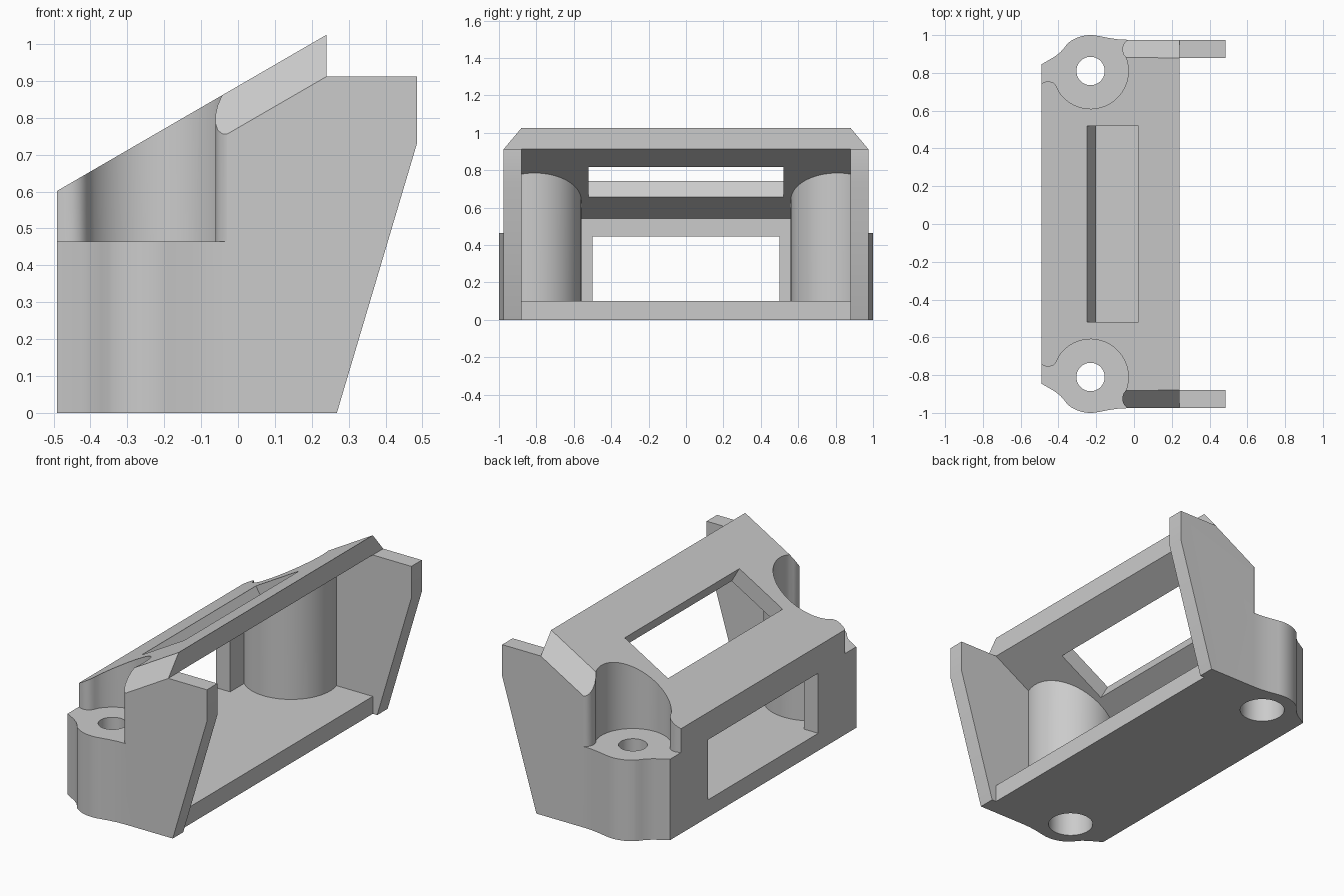
import bpy, bmesh
from math import cos, sin, radians
from mathutils import Vector

cube = bpy.data.objects.get("Cube")
if cube:
    bpy.data.objects.remove(cube, do_unlink=True)

SLOPE = 0.579               # rise of the top plate
BOSS = (-0.23, 0.81)        # screw boss centre


def prism(name, points, vector):
    """Closed solid made by sweeping a planar outline along a vector."""
    bm = bmesh.new()
    face = bm.faces.new([bm.verts.new(p) for p in points])
    swept = bmesh.ops.extrude_face_region(bm, geom=[face], use_keep_orig=True)
    moved = [v for v in swept["geom"] if isinstance(v, bmesh.types.BMVert)]
    bmesh.ops.translate(bm, verts=moved, vec=Vector(vector))
    bmesh.ops.recalc_face_normals(bm, faces=bm.faces[:])
    mesh = bpy.data.meshes.new(name)
    bm.to_mesh(mesh)
    bm.free()
    obj = bpy.data.objects.new(name, mesh)
    bpy.context.collection.objects.link(obj)
    return obj


def side_prism(name, profile, half):
    return prism(name, [(x, -half, z) for x, z in profile], (0, 2 * half, 0))


def plan_prism(name, outline, low, high):
    return prism(name, [(x, y, low) for x, y in outline], (0, 0, high - low))


def arc(radius, start, end, steps, side=1):
    angles = [radians(start + (end - start) * i / steps) for i in range(steps + 1)]
    return [(BOSS[0] + radius * cos(a), side * (BOSS[1] + radius * sin(a))) for a in angles]


def cylinder(name, radius, low, high, side):
    return plan_prism(name, arc(radius, 0, 360, 72, side)[:-1], low, high)


def combine(target, tool, operation="DIFFERENCE"):
    """Apply a boolean and discard the tool."""
    tool.hide_render = True
    mod = target.modifiers.new("cut", "BOOLEAN")
    mod.operation, mod.solver, mod.object = operation, "EXACT", tool
    bpy.context.view_layer.update()
    graph = bpy.context.evaluated_depsgraph_get()
    mesh = bpy.data.meshes.new_from_object(target.evaluated_get(graph))
    target.modifiers.clear()
    target.data = mesh
    bpy.data.objects.remove(tool, do_unlink=True)


# Outer shell: side profile trimmed by the plan outline
body = side_prism("bracket_body", [
    (-0.49, 0), (0.268, 0), (0.485, 0.73), (0.485, 0.912),
    (0.24, 0.912), (0.24, 1.025), (-0.49, 0.602)], 1.1)
edge = [(0.6, 0.975), (-0.03, 0.975), (-0.08, 0.977), (-0.13, 0.984)]
edge += arc(0.19, 78, 130, 14)
edge += [(-0.37, 0.932), (-0.39, 0.909), (-0.42, 0.886), (-0.6, 0.781)]
edge += [(x, -y) for x, y in reversed(edge)]
combine(body, plan_prism("plan_trim", edge, -0.2, 1.4), "INTERSECT")

# Inner cavity, leaving the round bosses standing
cavity = side_prism("cavity", [
    (-0.4, 0.1), (0.24, 0.1), (0.24, -0.1), (0.6, -0.1),
    (0.6, 0.912 + 0.36 * SLOPE), (-0.4, 0.912 - 0.64 * SLOPE)], 0.88)
for side in (1, -1):
    combine(cavity, cylinder("boss", 0.25, -0.3, 1.5, side))
combine(body, cavity)

# Back window, and sloped top window cut square to the plate
combine(body, side_prism("back_window", [
    (-0.6, 0.1), (-0.3, 0.1), (-0.3, 0.445), (-0.6, 0.445)], 0.5))


def plate_point(x, depth):
    return (x + depth * 0.5, 1.025 + (x - 0.24) * SLOPE - depth * 0.866)


combine(body, side_prism("top_window", [
    plate_point(-0.25, -0.1), plate_point(-0.25, 0.14),
    plate_point(0.025, 0.14), plate_point(0.025, -0.1)], 0.52))

for side in (1, -1):
    # Chamfered plate edges
    start = 1.025 - 0.84 * SLOPE
    wedge = [(0.86, 0.024), (1.02, -0.167), (1.02, 0.3), (0.86, 0.3)]
    combine(body, prism("chamfer", [(-0.6, side * y, start + z) for y, z in wedge],
                        (0.9, 0, 0.9 * SLOPE)))

    # Screw seat recess with rounded lips
    lip = [(-0.6, 0.745), (-0.49, 0.745), (-0.47, 0.753), (-0.45, 0.755),
           (-0.43, 0.75), (-0.415, 0.737), (-0.406, 0.72)]
    tip = [(-0.055, 0.897), (-0.061, 0.915), (-0.061, 0.935), (-0.055, 0.953),
           (-0.044, 0.967), (-0.03, 0.975), (-0.03, 1.15), (-0.6, 1.15)]
    seat = [(x, side * y) for x, y in lip] + arc(0.2, 213, 380, 40, side)
    seat += [(x, side * y) for x, y in tip]
    combine(body, plan_prism("seat", seat, 0.465, 1.5))

    # Screw hole and wider bore from below
    combine(body, cylinder("hole", 0.075, -0.2, 0.8, side))
    combine(body, cylinder("bore", 0.12, -0.2, 0.36, side))

# Single grey finish
grey = bpy.data.materials.new("plain_grey")
grey.use_nodes = True
colour = (0.6, 0.6, 0.6, 1)
grey.diffuse_color = colour
grey.node_tree.nodes["Principled BSDF"].inputs["Base Color"].default_value = colour
body.data.materials.clear()
body.data.materials.append(grey)
for poly in body.data.polygons:
    poly.material_index = 0

# Smooth curved walls, crisp corners
bpy.ops.object.select_all(action="DESELECT")
body.select_set(True)
bpy.context.view_layer.objects.active = body
bpy.ops.object.shade_smooth_by_angle(angle=radians(28))
